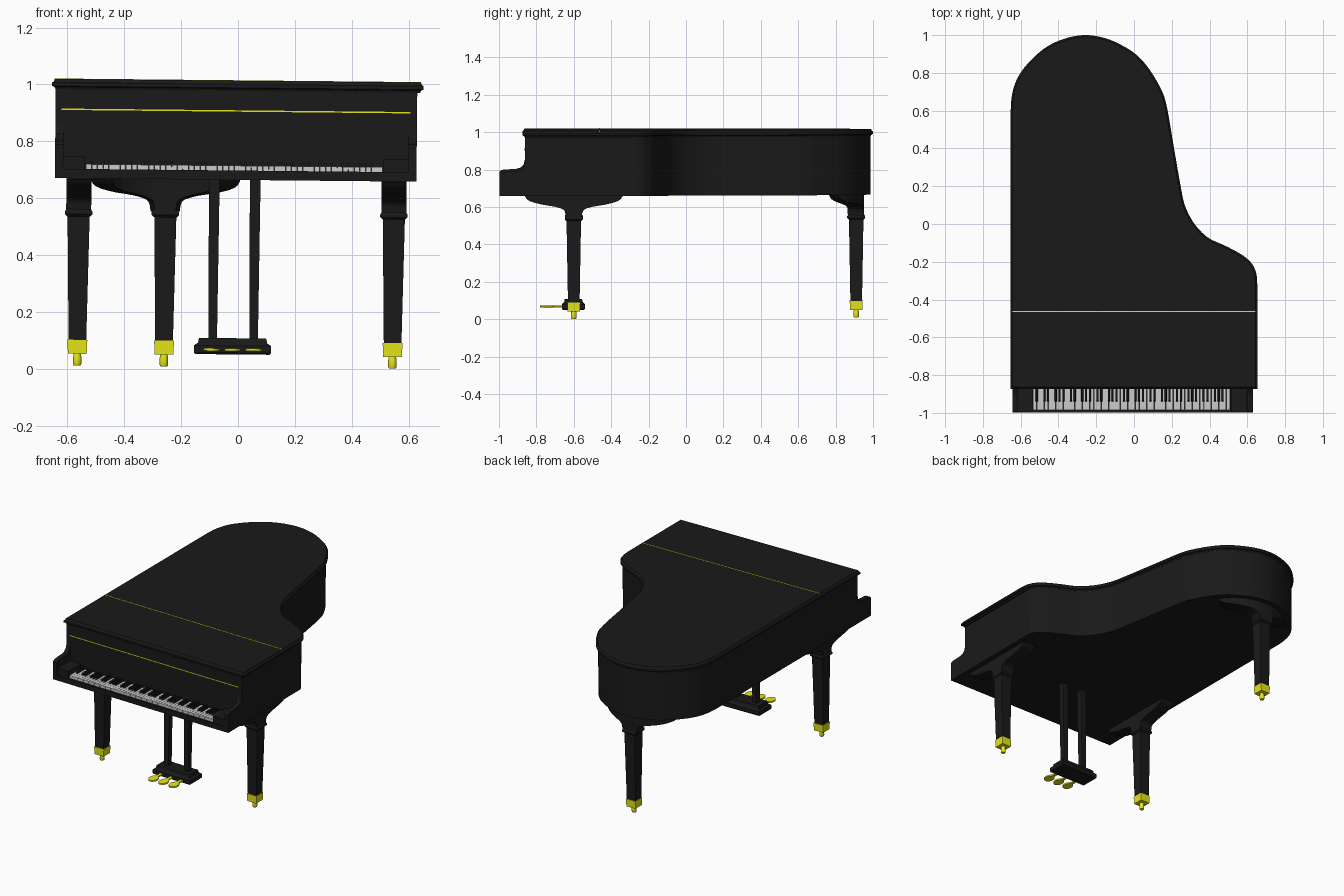
import bpy, bmesh, math
from mathutils import Matrix, Vector

if "Cube" in bpy.data.objects:
    bpy.data.objects.remove(bpy.data.objects["Cube"])

TILT = Matrix.Rotation(0.01, 4, 'Y')      # the instrument leans very slightly


def material(name, rgb):
    m = bpy.data.materials.new(name)
    m.diffuse_color = (*rgb, 1)
    m.use_nodes = True
    m.node_tree.nodes["Principled BSDF"].inputs["Base Color"].default_value = m.diffuse_color
    return m


BLACK = material("black_lacquer", (0.01, 0.01, 0.01))
BRASS = material("brass", (0.8, 0.8, 0.01))


def build(name, parts, mat=None):
    """Each part is a list of rings (closed loops of 3D points) skinned together and capped."""
    bm = bmesh.new()
    for rings in parts:
        vs = [[bm.verts.new(p) for p in r] for r in rings]
        n = len(vs[0])
        for a, b in zip(vs, vs[1:]):
            for i in range(n):
                j = (i + 1) % n
                bm.faces.new((a[i], a[j], b[j], b[i]))
        bm.faces.new(vs[0])
        bm.faces.new(vs[-1])
    bmesh.ops.recalc_face_normals(bm, faces=bm.faces)
    bm.transform(TILT)
    me = bpy.data.meshes.new(name)
    bm.to_mesh(me)
    bm.free()
    ob = bpy.data.objects.new(name, me)
    bpy.context.collection.objects.link(ob)
    if mat:
        me.materials.append(mat)
    bpy.ops.object.select_all(action='DESELECT')
    ob.select_set(True)
    bpy.context.view_layer.objects.active = ob
    bpy.ops.object.shade_smooth_by_angle(angle=math.radians(30))
    return ob


def rect(cx, cy, z, hx, hy):
    return [(cx - hx, cy - hy, z), (cx + hx, cy - hy, z), (cx + hx, cy + hy, z), (cx - hx, cy + hy, z)]


def box(x0, x1, y0, y1, z0, z1):
    c = ((x0 + x1) / 2, (y0 + y1) / 2)
    h = ((x1 - x0) / 2, (y1 - y0) / 2)
    return [rect(*c, z0, *h), rect(*c, z1, *h)]


def circle(cx, cy, z, r, n=16):
    return [(cx + r * math.cos(2 * math.pi * i / n), cy + r * math.sin(2 * math.pi * i / n), z) for i in range(n)]


def spline(pts, steps=5):
    """Catmull-Rom through the points."""
    P = [Vector(p) for p in pts]
    P = [2 * P[0] - P[1]] + P + [2 * P[-1] - P[-2]]
    out = []
    for a, b, c, d in zip(P, P[1:], P[2:], P[3:]):
        for k in range(steps):
            t = k / steps
            out.append(0.5 * (2 * b + (c - a) * t + (2 * a - 5 * b + 4 * c - d) * t * t
                              + (3 * b - a - 3 * c + d) * t ** 3))
    return out + [P[-2]]


def inset(loop, d):
    """Mitred inward offset of a counter-clockwise loop."""
    out = []
    for i, p in enumerate(loop):
        e1 = (p - loop[i - 1]).normalized()
        e2 = (loop[(i + 1) % len(loop)] - p).normalized()
        n1, n2 = Vector((-e1.y, e1.x)), Vector((-e2.y, e2.x))
        out.append(p + (n1 + n2) * d / (1 + n1.dot(n2)))
    return out


# Plan outline of the lid: bent side, rounded tail, straight side
curve = spline([(.643, -.32), (.637, -.26), (.612, -.207), (.564, -.165), (.485, -.121), (.395, -.08),
                (.347, -.042), (.30, .016), (.259, .10), (.236, .206), (.199, .418), (.162, .63),
                (.13, .72), (.067, .825), (-.002, .90), (-.097, .958), (-.182, .989), (-.267, 1.0),
                (-.35, .989), (-.436, .958), (-.51, .91), (-.584, .836), (-.632, .762),
                (-.656, .683), (-.663, .60)])
outline = [Vector((-.664, -.874)), Vector((.643, -.874))] + curve

# Case
rim = inset(outline, .013)
build("case", [[[(min(p.x, .621), p.y, z) for p in rim] for z in (.664, .98)]], BLACK)

# Lid with moulded edge
build("lid", [[[(p.x, p.y, z) for p in inset(outline, d)] for z, d in
               ((.977, .012), (.985, .008), (.988, 0), (1.0, 0), (1.004, .006), (1.013, .01))]], BLACK)
build("lid_hinge", [box(-.655, .634, -.466, -.461, 1.008, 1.0145)], BRASS)
build("fallboard_hinge", [box(-.63, .597, -.8625, -.85, .904, .909)], BRASS)

# Arms: side profile with a scooped corner up to the case
arm = [(-.85, .664), (-.998, .664), (-.998, .782), (-.99, .79), (-.97, .794), (-.91, .797),
       (-.885, .804), (-.868, .82), (-.861, .85), (-.85, .85)]
build("arms", [[[(x, y, z) for y, z in arm] for x in xs] for xs in ((-.651, -.622), (.592, .621))], BLACK)
build("cheek_blocks", [box(-.625, -.545, -.992, -.85, .664, .742),
                       box(.505, .595, -.992, -.85, .664, .742)], BLACK)
build("key_bed", [box(-.63, .6, -.998, -.85, .664, .697)], BLACK)

# Keyboard
X0, X1 = -.542, .502
W = (X1 - X0) / 52
build("white_keys", [box(X0 + i * W + .0007, X0 + (i + 1) * W - .0007, -.985, -.85, .696, .714)
                     for i in range(52)])
build("black_keys", [[rect(X0 + (i + 1) * W, -.895, .71, .006, .045),
                      rect(X0 + (i + 1) * W, -.893, .726, .0045, .041)]
                     for i in range(51) if i % 7 in (0, 2, 3, 5, 6)], BLACK)


# Legs
def leg(name, cx, cy):
    build(name, [[rect(cx, cy, z, h, h) for z, h in ((.09, .031), (.54, .039))]], BLACK)
    build(name + "_collar", [[rect(cx, cy, z, h, h) for z, h in
                              ((.53, .04), (.538, .048), (.548, .048), (.556, .043))]], BLACK)
    build(name + "_ferrule", [[rect(cx, cy, z, h, h) for z, h in ((.047, .033), (.096, .035))]], BRASS)
    build(name + "_caster", [[circle(cx, cy, z, r) for z, r in
                              ((.0056, .012), (.012, .015), (.034, .015), (.05, .012))]], BRASS)


# Flared bracket on top of a leg: half profile mirrored about the leg
half = spline([(.043, .55), (.047, .578), (.06, .594), (.10, .607), (.16, .617), (.215, .63),
               (.245, .643), (.26, .66)], 3)


def bracket(name, place, scale=1):
    stations = [(-p.x * scale, p.y) for p in reversed(half)] + [(p.x * scale, p.y) for p in half]
    build(name, [[[place(u, s, h) for s, h in ((-.044, z), (.044, z), (.044, .67), (-.044, .67))]
                  for u, z in stations]], BLACK)


for side, x in (("left", -.566), ("right", .543)):
    leg(side + "_front_leg", x, -.6)
    bracket(side + "_front_leg_bracket", lambda u, s, z: (x + s, -.6 + u, z))


# The rear bracket bends along the tail
def along_tail(u, s, z):
    a = u / .27
    r = .27 + s
    return (-.262 + r * math.sin(a), .912 - .27 + r * math.cos(a), z)


leg("rear_leg", -.261, .91)
bracket("rear_leg_bracket", along_tail, 1.03)

# Pedal lyre
build("lyre_posts", [[rect(x, -.6, .1, .015, .017), rect(x, -.6, .67, .019, .019)]
                     for x in (-.09, .054)], BLACK)
build("pedal_box", [[rect(-.02, -.602, z, hx, hy) for z, hx, hy in
                     ((.05, .13, .056), (.056, .136, .061), (.08, .136, .061),
                      (.09, .122, .05), (.107, .118, .046))]], BLACK)


# Pedals: oval spoon with a narrow shank
def pedal(cx):
    spoon = []
    for i in range(21):
        a = math.radians(110 + 320 * i / 20)
        spoon.append((cx + .028 * math.cos(a), -.742 + .038 * math.sin(a)))
    pts = [(cx - .008, -.64)] + spoon + [(cx + .008, -.64)]
    return [[(x, y, z) for x, y in pts] for z in (.062, .071)]


build("pedals", [pedal(x) for x in (-.094, -.02, .054)], BRASS)
